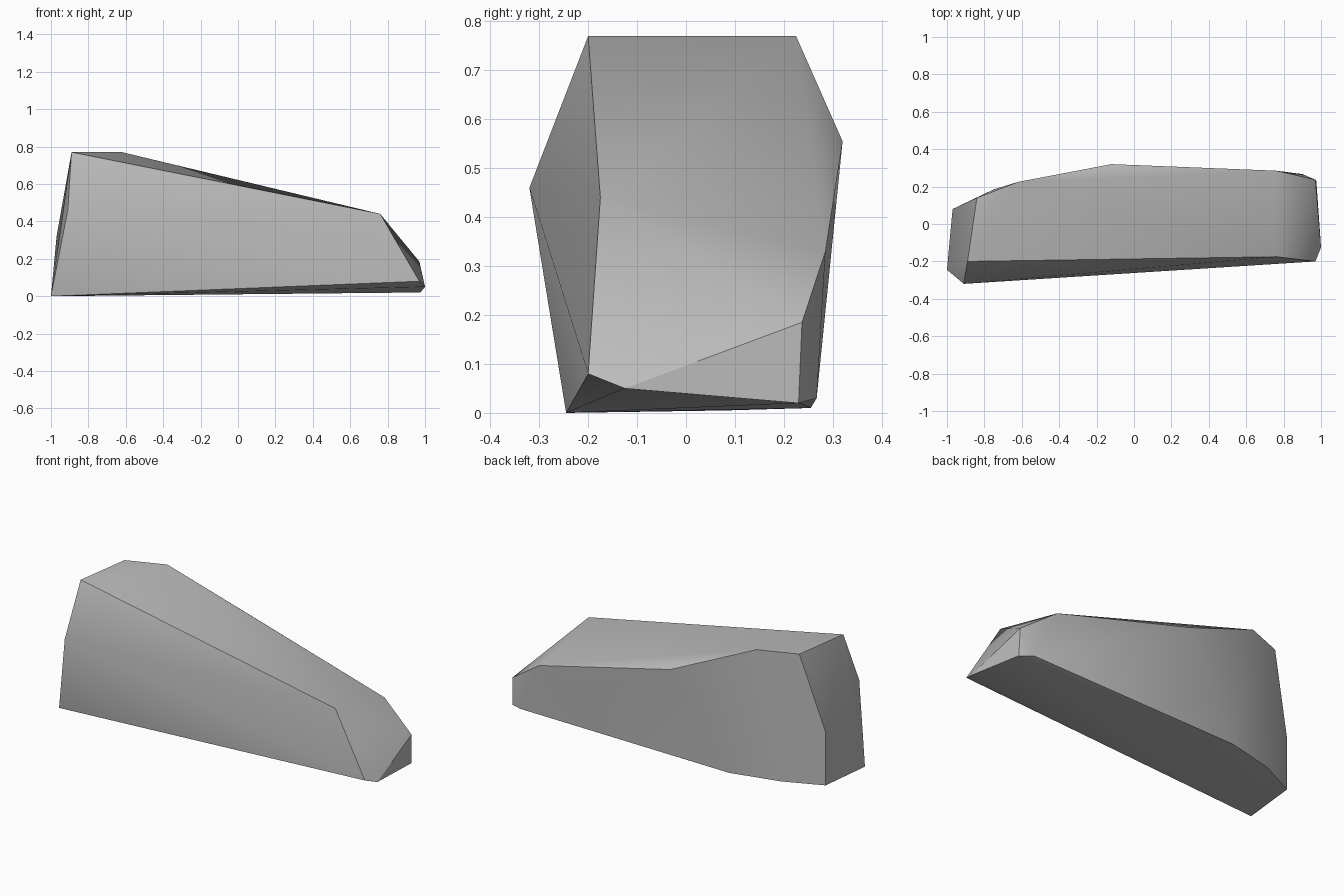
import bpy, bmesh, math

cube = bpy.data.objects.get("Cube")
if cube:
    bpy.data.objects.remove(cube, do_unlink=True)

# Grey stone material
stone = bpy.data.materials.new("grey stone")
stone.use_nodes = True
colour = (0.5, 0.5, 0.5, 1)
stone.diffuse_color = colour
stone.node_tree.nodes["Principled BSDF"].inputs["Base Color"].default_value = colour

# Corners of the boulder, grouped by the side they bound
tall_end = [(-.89, -.2, .77), (-.84, .14, .77), (-.91, -.32, .46), (-.97, .08, .32)]
low_end = [(.76, -.175, .44), (.97, -.2, .08), (1, -.125, .05), (.97, .237, .185)]
back_rim = [(-.62, .225, .77), (-.12, .32, .555), (.76, .285, .33)]
base = [(-1, -.245, 0), (-.97, .08, .005), (-.75, .185, .01), (-.46, .255, .01),
        (.9, .267, .03), (.975, .23, .02)]

# Boulder: the tight skin around its corners
bm = bmesh.new()
for corner in tall_end + low_end + back_rim + base:
    bm.verts.new(corner)
bmesh.ops.convex_hull(bm, input=bm.verts[:])
bmesh.ops.recalc_face_normals(bm, faces=bm.faces[:])
mesh = bpy.data.meshes.new("boulder")
bm.to_mesh(mesh)
bm.free()
mesh.materials.append(stone)
boulder = bpy.data.objects.new("boulder", mesh)
bpy.context.collection.objects.link(boulder)

# Soft broad faces, crisp ridges
bpy.ops.object.select_all(action="DESELECT")
boulder.select_set(True)
bpy.context.view_layer.objects.active = boulder
bpy.ops.object.shade_smooth_by_angle(angle=math.radians(30))
